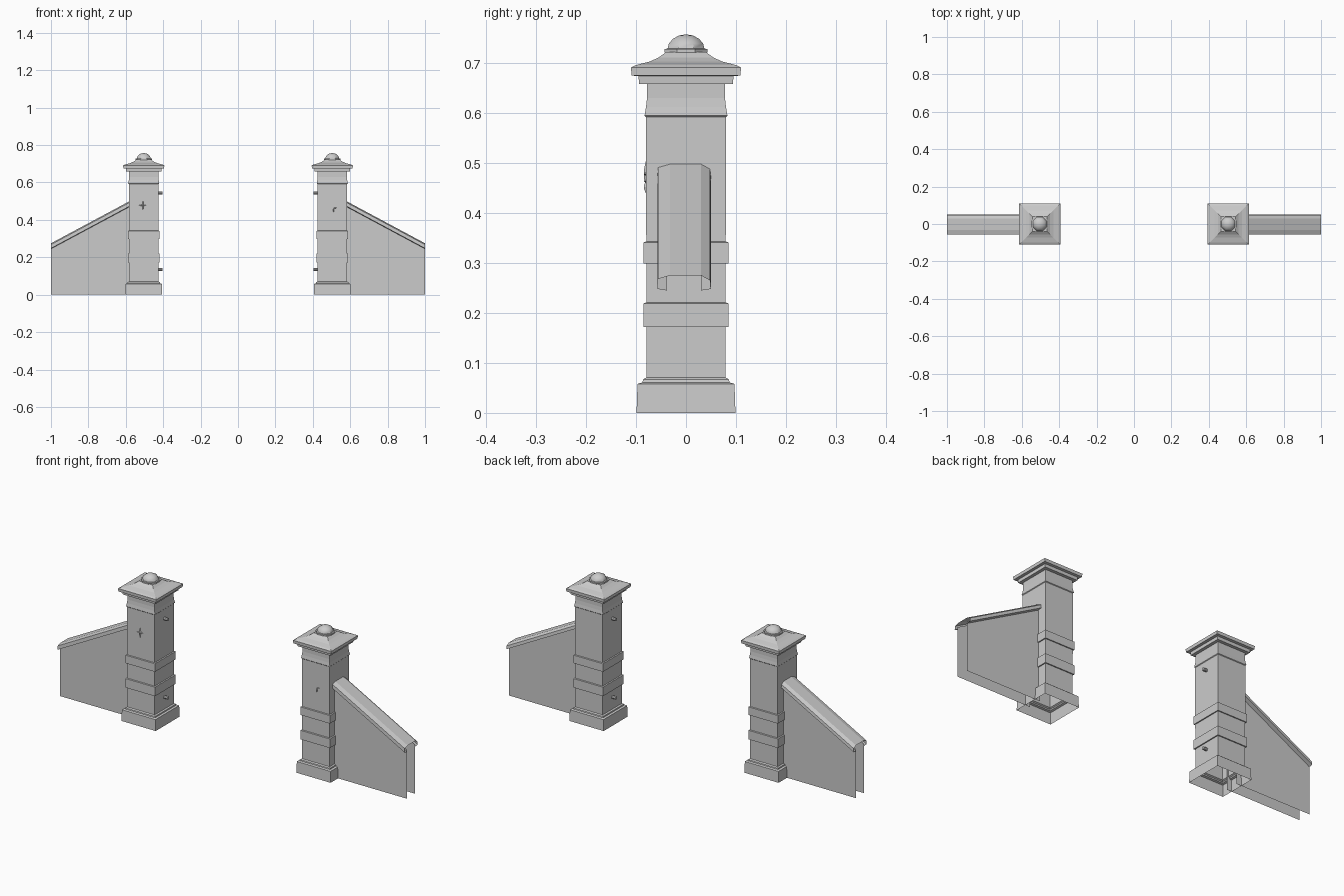
import bpy, bmesh, math
from mathutils import Matrix

if "Cube" in bpy.data.objects:
    bpy.data.objects.remove(bpy.data.objects["Cube"])

CX = 0.504  # pillar centre; everything is built at +x and mirrored


def finish(bm, name, mirror=True, smooth=None):
    bmesh.ops.recalc_face_normals(bm, faces=bm.faces)
    me = bpy.data.meshes.new(name)
    bm.to_mesh(me)
    bm.free()
    ob = bpy.data.objects.new(name, me)
    bpy.context.collection.objects.link(ob)
    if mirror:
        m = ob.modifiers.new("mirror", 'MIRROR')
        m.use_axis[0] = True
        m.use_mirror_merge = False
    if smooth:
        bpy.ops.object.select_all(action='DESELECT')
        ob.select_set(True)
        bpy.context.view_layer.objects.active = ob
        bpy.ops.object.shade_smooth_by_angle(angle=math.radians(smooth))
    return ob


def loft(bm, rings, closed=True, cap_top=False):
    rows = [[bm.verts.new(p) for p in r] for r in rings]
    n = len(rows[0])
    for a, b in zip(rows, rows[1:]):
        for i in range(n if closed else n - 1):
            j = (i + 1) % n
            bm.faces.new((a[i], a[j], b[j], b[i]))
    if cap_top:
        bm.faces.new(rows[-1])


def ring(r, z, n, start=0.0):
    return [(CX + r * math.cos(start + 2 * math.pi * i / n),
             r * math.sin(start + 2 * math.pi * i / n), z) for i in range(n)]


def square_stack(name, profile):
    bm = bmesh.new()
    loft(bm, [ring(h * math.sqrt(2), z, 4, math.pi / 4) for h, z in profile], cap_top=True)
    return finish(bm, name)


# Plinth and shaft with flared neck, hollow and open below
square_stack("pillar_shaft", [
    (0.099, 0), (0.097, 0.058), (0.087, 0.061), (0.086, 0.067), (0.079, 0.071),
    (0.080, 0.592), (0.083, 0.595), (0.080, 0.612), (0.078, 0.630), (0.078, 0.658)])

# Two raised bands
for name, z0, z1 in (("lower_band", 0.172, 0.221), ("upper_band", 0.299, 0.343)):
    square_stack(name, [(0.079, z0), (0.085, z0), (0.085, z1 - 0.002), (0.079, z1)])

# Cap moulding and concave roof
square_stack("pillar_cap", [
    (0.076, 0.658), (0.094, 0.658), (0.095, 0.674), (0.109, 0.675), (0.110, 0.691),
    (0.100, 0.696), (0.073, 0.703), (0.055, 0.711), (0.040, 0.722)])

# Finial: thin collar and low dome
bm = bmesh.new()
loft(bm, [ring(r, z, 8, math.pi / 8) for r, z in
          ((0.036, 0.720), (0.047, 0.721), (0.047, 0.728), (0.040, 0.729),
           (0.037, 0.739), (0.029, 0.748), (0.016, 0.755), (0.004, 0.757))], cap_top=True)
finish(bm, "finial", smooth=35)

# Sloping wall: two open sheets
bm = bmesh.new()
for y in (-0.038, 0.03):
    bm.faces.new([bm.verts.new(p) for p in
                  ((0.575, y, 0), (1, y, 0), (1, y, 0.255), (0.575, y, 0.485))])
for f in bm.faces:
    f.normal_update()
finish(bm, "side_wall")

# Sloping coping swept down the wall top
section = [(-0.038, -0.030), (-0.057, -0.027), (-0.056, -0.007), (-0.032, 0),
           (0.030, 0), (0.048, -0.010), (0.050, -0.027), (0.030, -0.030)]
bm = bmesh.new()
loft(bm, [[(x, y, top + dz) for y, dz in section] for x, top in ((0.578, 0.501), (1, 0.275))],
     closed=False)
finish(bm, "wall_coping")

# Gate hinge pins on the inner faces
bm = bmesh.new()
for z in (0.135, 0.543):
    bmesh.ops.create_cone(bm, cap_ends=True, segments=8, radius1=0.008, radius2=0.008, depth=0.024,
                          matrix=Matrix.Translation((0.415, 0, z)) @ Matrix.Rotation(math.pi / 2, 4, 'Y'))
finish(bm, "hinge_pins")

# Small stone chips on the front faces
for name, bars in (
        ("left_chip", ((-0.508, 0.478, 0.012, 0.068), (-0.510, 0.478, 0.048, 0.012))),
        ("right_chip", ((0.511, 0.452, 0.008, 0.032), (0.519, 0.464, 0.022, 0.008)))):
    bm = bmesh.new()
    for x, z, w, h in bars:
        bmesh.ops.create_cone(bm, cap_ends=True, segments=4, radius1=0.5, radius2=0.1, depth=1,
                              matrix=Matrix.Translation((x, -0.0815, z))
                              @ Matrix.Diagonal((w, 0.006, h, 1))
                              @ Matrix.Rotation(math.pi / 2, 4, 'X'))
    finish(bm, name, mirror=False)
